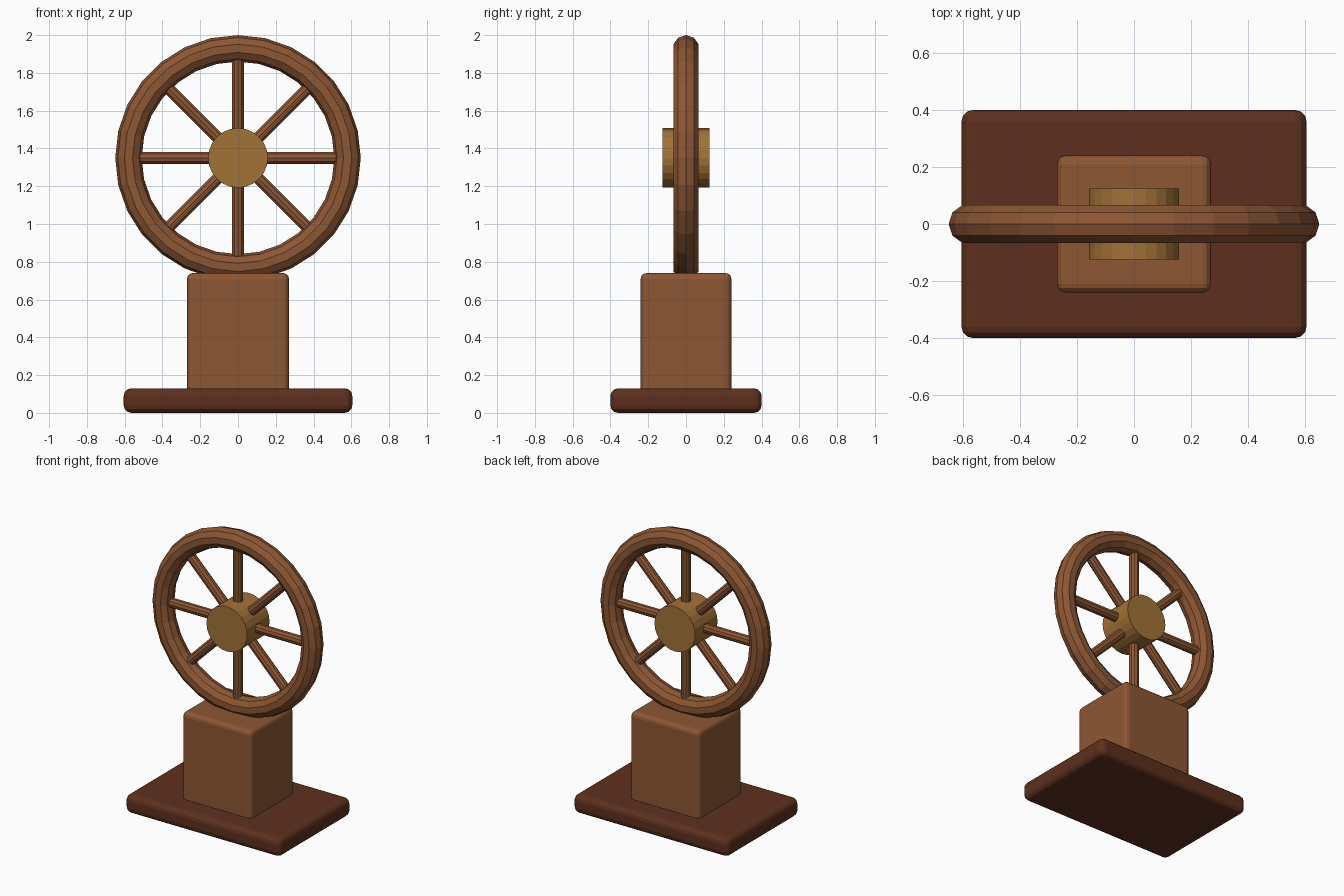
import bpy
from math import pi, sin, cos

if "Cube" in bpy.data.objects:
    bpy.data.objects.remove(bpy.data.objects["Cube"])

WHEEL_Z = 1.35


def material(name, color):
    m = bpy.data.materials.new(name)
    m.diffuse_color = (*color, 1)
    m.use_nodes = True
    m.node_tree.nodes["Principled BSDF"].inputs["Base Color"].default_value = m.diffuse_color
    return m


wood = material("wood", (0.27, 0.095, 0.033))
dark_wood = material("dark_wood", (0.11, 0.03, 0.013))
brass = material("brass", (0.36, 0.17, 0.038))


def finish(name, mat):
    ob = bpy.context.object
    ob.name = name
    ob.data.materials.append(mat)
    return ob


def block(name, size, z0, bevel, mat):
    bpy.ops.mesh.primitive_cube_add(size=1, location=(0, 0, z0 + size[2] / 2))
    ob = finish(name, mat)
    ob.scale = size
    bpy.ops.object.transform_apply(location=False, rotation=False, scale=True)
    mod = ob.modifiers.new("rounded_edges", "BEVEL")
    mod.width = bevel
    mod.segments = 3


# Stand: wide plinth and upright block
block("base", (1.21, 0.80, 0.13), 0, 0.04, dark_wood)
block("pedestal", (0.54, 0.48, 0.64), 0.10, 0.03, wood)

# Wheel rim
bpy.ops.mesh.primitive_torus_add(major_radius=0.58, minor_radius=0.07,
                                 major_segments=28, minor_segments=10,
                                 location=(0, 0, WHEEL_Z), rotation=(pi / 2, 0, 0))
finish("wheel_rim", wood)

# Hub
bpy.ops.mesh.primitive_cylinder_add(vertices=24, radius=0.158, depth=0.25,
                                    location=(0, 0, WHEEL_Z), rotation=(pi / 2, 0, 0))
finish("hub", brass)

# Eight spokes from hub to rim
for i in range(8):
    a = i * pi / 4
    r = 0.325
    bpy.ops.mesh.primitive_cylinder_add(vertices=10, radius=0.033, depth=0.41,
                                        location=(r * sin(a), 0, WHEEL_Z + r * cos(a)),
                                        rotation=(0, a, 0))
    finish(f"spoke_{i + 1}", wood)
